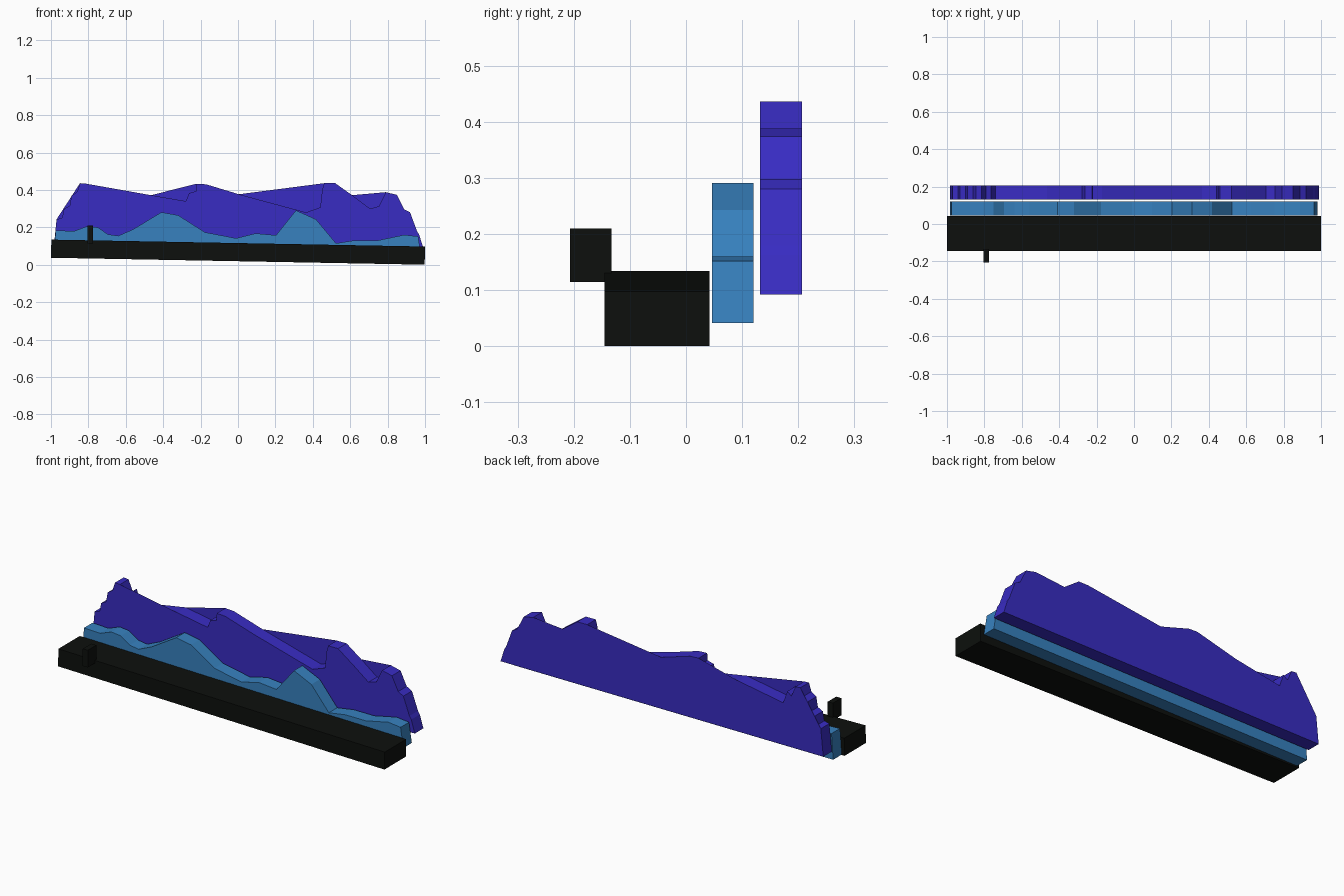
import bpy, bmesh
from mathutils import Matrix

if "Cube" in bpy.data.objects:
    bpy.data.objects.remove(bpy.data.objects["Cube"])


def material(name, rgb):
    m = bpy.data.materials.new(name)
    m.diffuse_color = (*rgb, 1)
    m.use_nodes = True
    m.node_tree.nodes["Principled BSDF"].inputs["Base Color"].default_value = m.diffuse_color
    return m


BLACK = material("black", (0.004, 0.005, 0.004))
BLUE = material("blue", (0.038, 0.22, 0.52))
PURPLE = material("purple", (0.04, 0.025, 0.54))


def finish(name, bm, mat):
    mesh = bpy.data.meshes.new(name)
    bm.to_mesh(mesh)
    bm.free()
    mesh.materials.append(mat)
    ob = bpy.data.objects.new(name, mesh)
    bpy.context.collection.objects.link(ob)
    return ob


def box(name, size, loc, mat, tilt=0.0):
    bm = bmesh.new()
    m = Matrix.Translation(loc) @ Matrix.Rotation(tilt, 4, 'Y') @ Matrix.Diagonal((*size, 1))
    bmesh.ops.create_cube(bm, size=1, matrix=m)
    return finish(name, bm, mat)


def ridge(name, pts, y0, y1, mat, front_skip=(), back_skip=()):
    """Extruded skyline; skipped points are bridged straight on that cap."""
    bm = bmesh.new()
    front = [bm.verts.new((x, y0, z)) for x, z in pts]
    back = [bm.verts.new((x, y1, z)) for x, z in pts]
    n = len(pts)
    for i in range(n):
        j = (i + 1) % n
        bm.faces.new((front[i], front[j], back[j], back[i]))
    bm.faces.new([v for i, v in enumerate(front) if i not in front_skip][::-1])
    bm.faces.new([v for i, v in enumerate(back) if i not in back_skip])
    return finish(name, bm, mat)


# Slightly tilted foreground slab and small post in front of it
box("base_slab", (1.998, 0.187, 0.097), (0, -0.0515, 0.0675), BLACK, 0.0185)
box("front_post", (0.031, 0.074, 0.095), (-0.79, -0.17, 0.1625), BLACK)

# Near hills
near = [(-.985, .042), (-.975, .184), (-.877, .18), (-.807, .206), (-.75, .2),
        (-.695, .163), (-.64, .155), (-.56, .19), (-.41, .281), (-.32, .265),
        (-.177, .174), (-.01, .142), (.095, .168), (.203, .158), (.31, .291),
        (.417, .243), (.524, .115), (.626, .131), (.75, .131), (.888, .16),
        (.963, .152), (.98, .042)]
ridge("near_hills", near, 0.046, 0.12, BLUE)

# Far mountains: each section is a run of skyline points plus the cap bridging it
sections = [
    ([(-.985, .092), (-.97, .243)], None),
    ([(-.94, .25), (-.93, .30), (-.90, .315), (-.89, .37), (-.86, .39)], "back"),
    ([(-.845, .436), (-.815, .434)], None),
    ([(-.79, .375), (-.765, .395), (-.74, .325)], "front"),
    ([(-.465, .372)], None),
    ([(-.278, .34), (-.262, .383), (-.225, .393)], "back"),
    ([(-.222, .433), (-.17, .43), (.005, .377)], None),
    ([(.364, .28), (.44, .307), (.45, .40)], "back"),
    ([(.46, .436), (.52, .436), (.61, .372)], None),
    ([(.706, .30), (.754, .313)], "back"),
    ([(.79, .388), (.85, .374), (.888, .297), (.92, .28), (.957, .18),
      (.968, .163), (.99, .092)], None),
]
far, skip = [], {"front": set(), "back": set()}
for run, side in sections:
    if side:
        skip[side].update(range(len(far), len(far) + len(run)))
    far += run
ridge("far_mountains", far, 0.132, 0.207, PURPLE, skip["front"], skip["back"])
